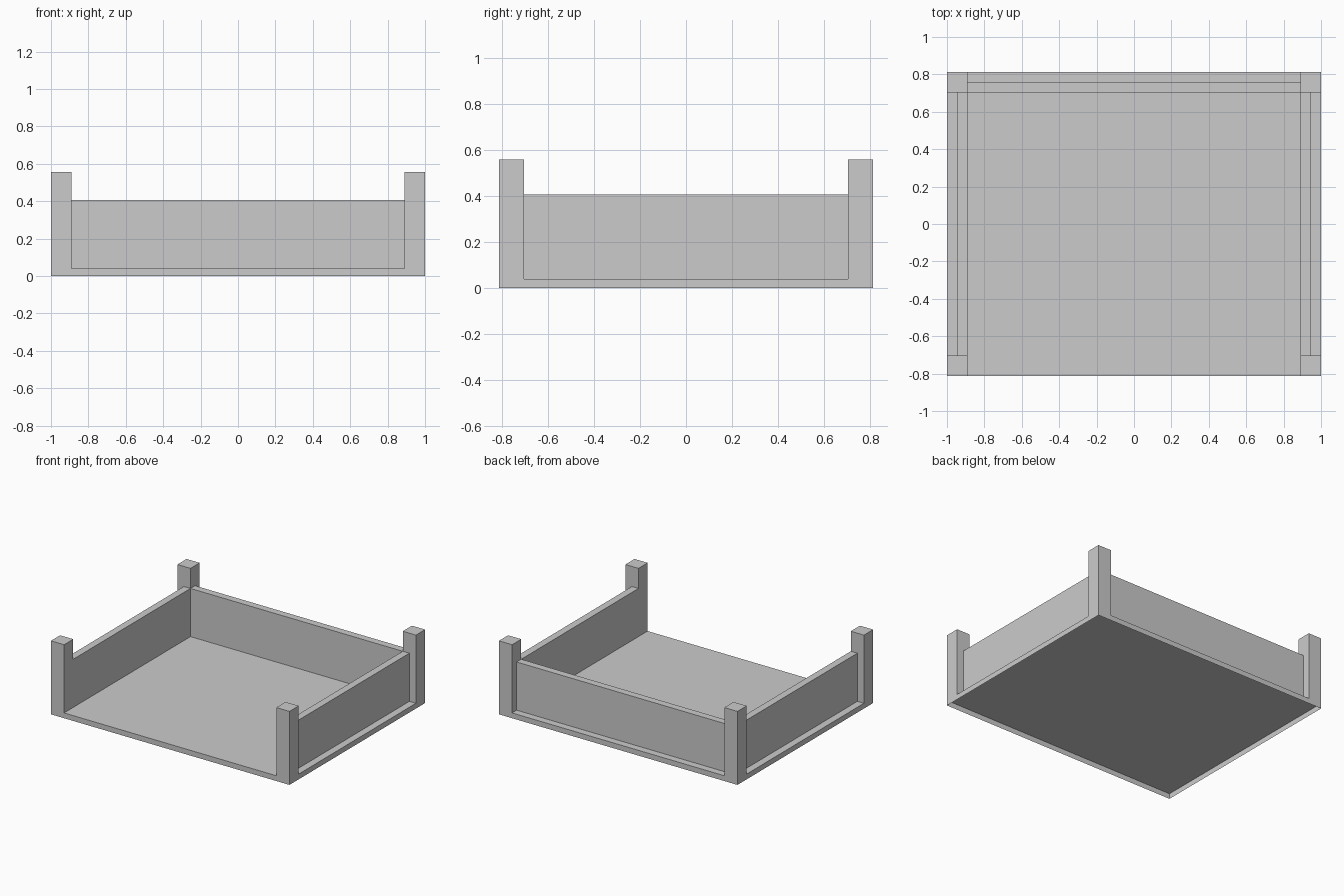
import bpy, bmesh
from mathutils import Matrix, Vector

if "Cube" in bpy.data.objects:
    bpy.data.objects.remove(bpy.data.objects["Cube"])

HX, HY = 1.0, 0.812          # half footprint
POST = 0.11                  # post width
WALL = 0.055                 # panel thickness
Z0, ZW, ZP = 0.04, 0.405, 0.557   # tray top, wall top, post top
IX, IY = HX - POST, HY - POST     # inner faces


def box(name, lo, hi, open_bottom=False):
    lo, hi = Vector(lo), Vector(hi)
    bm = bmesh.new()
    m = Matrix.Translation((lo + hi) / 2) @ Matrix.Diagonal((hi - lo).to_4d())
    m[3][3] = 1.0
    bmesh.ops.create_cube(bm, size=1, matrix=m)
    if open_bottom:
        bm.normal_update()
        under = [f for f in bm.faces if f.normal.z < -0.9]
        bmesh.ops.delete(bm, geom=under, context='FACES_ONLY')
    mesh = bpy.data.meshes.new(name)
    bm.to_mesh(mesh)
    bm.free()
    ob = bpy.data.objects.new(name, mesh)
    bpy.context.collection.objects.link(ob)
    return ob


# Hollow base tray, open underneath
box("base", (-HX, -HY, 0), (HX, HY, Z0), open_bottom=True)

# Corner posts and side panels (panels flush with the inner post faces)
for side, sx in (("left", -1), ("right", 1)):
    for end, sy in (("front", -1), ("back", 1)):
        xs, ys = sorted((sx * IX, sx * HX)), sorted((sy * IY, sy * HY))
        box(f"{end}_{side}_post", (xs[0], ys[0], Z0), (xs[1], ys[1], ZP))
    xs = sorted((sx * IX, sx * (IX + WALL)))
    box(f"{side}_panel", (xs[0], -IY, Z0), (xs[1], IY, ZW))

# Back panel; the front stays open
box("back_panel", (-IX, IY, Z0), (IX, IY + WALL, ZW))
